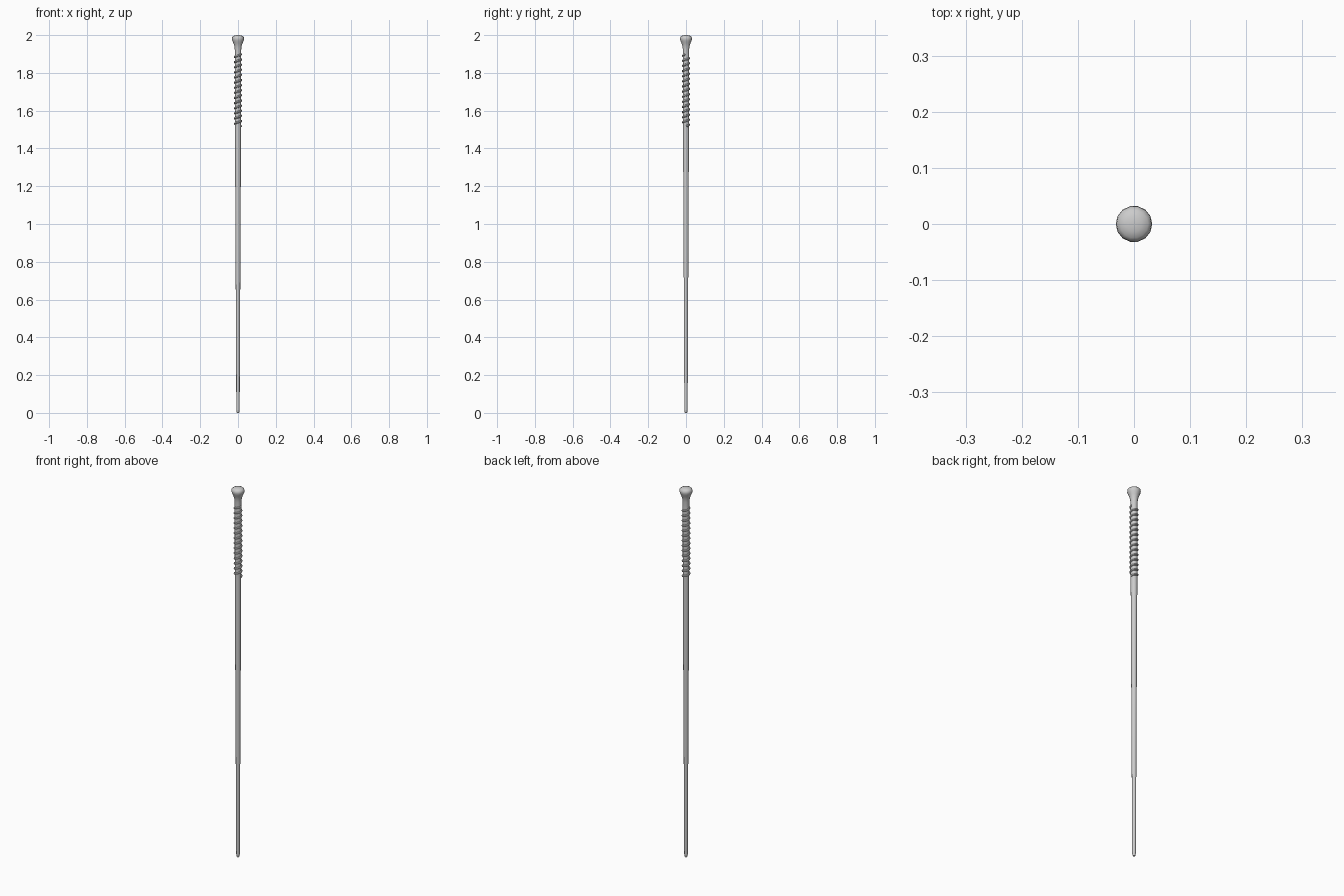
import bpy, math

if "Cube" in bpy.data.objects:
    bpy.data.objects.remove(bpy.data.objects["Cube"])


def lathe(name, profile, sides):
    """Revolve (radius, z) points around the z axis, with capped ends."""
    verts, faces = [], []
    for r, z in profile:
        for i in range(sides):
            a = 2 * math.pi * i / sides
            verts.append((r * math.cos(a), r * math.sin(a), z))
    for k in range(len(profile) - 1):
        for i in range(sides):
            j = (i + 1) % sides
            faces.append((k * sides + i, k * sides + j,
                          (k + 1) * sides + j, (k + 1) * sides + i))
    faces.append(tuple(reversed(range(sides))))
    faces.append(tuple(range((len(profile) - 1) * sides, len(profile) * sides)))
    return make(name, verts, faces)


def make(name, verts, faces):
    mesh = bpy.data.meshes.new(name)
    mesh.from_pydata(verts, [], faces)
    obj = bpy.data.objects.new(name, mesh)
    bpy.context.collection.objects.link(obj)
    bpy.ops.object.select_all(action='DESELECT')
    obj.select_set(True)
    bpy.context.view_layer.objects.active = obj
    bpy.ops.object.shade_smooth_by_angle(angle=math.radians(40))
    return obj


# Long tapered shaft, running up inside the grip
lathe("shaft", [(0.0088, 0.015), (0.0115, 0.57), (0.0141, 1.10),
                (0.016, 1.50), (0.0165, 1.92)], 14)

# Small ferrule at the foot
lathe("foot_tip", [(0.005, 0.0), (0.0072, 0.004), (0.0078, 0.026)], 14)

# Flared knob with a domed top
lathe("knob", [(0.0165, 1.90), (0.0172, 1.925), (0.0195, 1.943), (0.0245, 1.958),
               (0.030, 1.970), (0.0325, 1.980), (0.031, 1.989), (0.025, 1.995),
               (0.014, 1.999), (0.004, 2.0)], 14)

# Cord wound around the grip as a helix
TURNS, STEPS, RING = 14, 16, 8
Z0, Z1, R, TUBE = 1.518, 1.898, 0.0155, 0.0062
verts, faces = [], []
n = TURNS * STEPS
for s in range(n + 1):
    a = 2 * math.pi * s / STEPS
    z = Z0 + (Z1 - Z0) * s / n
    for k in range(RING):
        t = 2 * math.pi * k / RING
        r = R + TUBE * math.cos(t)
        verts.append((r * math.cos(a), r * math.sin(a), z + TUBE * math.sin(t)))
for s in range(n):
    for k in range(RING):
        m = (k + 1) % RING
        faces.append((s * RING + k, (s + 1) * RING + k,
                      (s + 1) * RING + m, s * RING + m))
faces.append(tuple(range(RING)))
faces.append(tuple(n * RING + k for k in reversed(range(RING))))
make("grip_cord", verts, faces)
